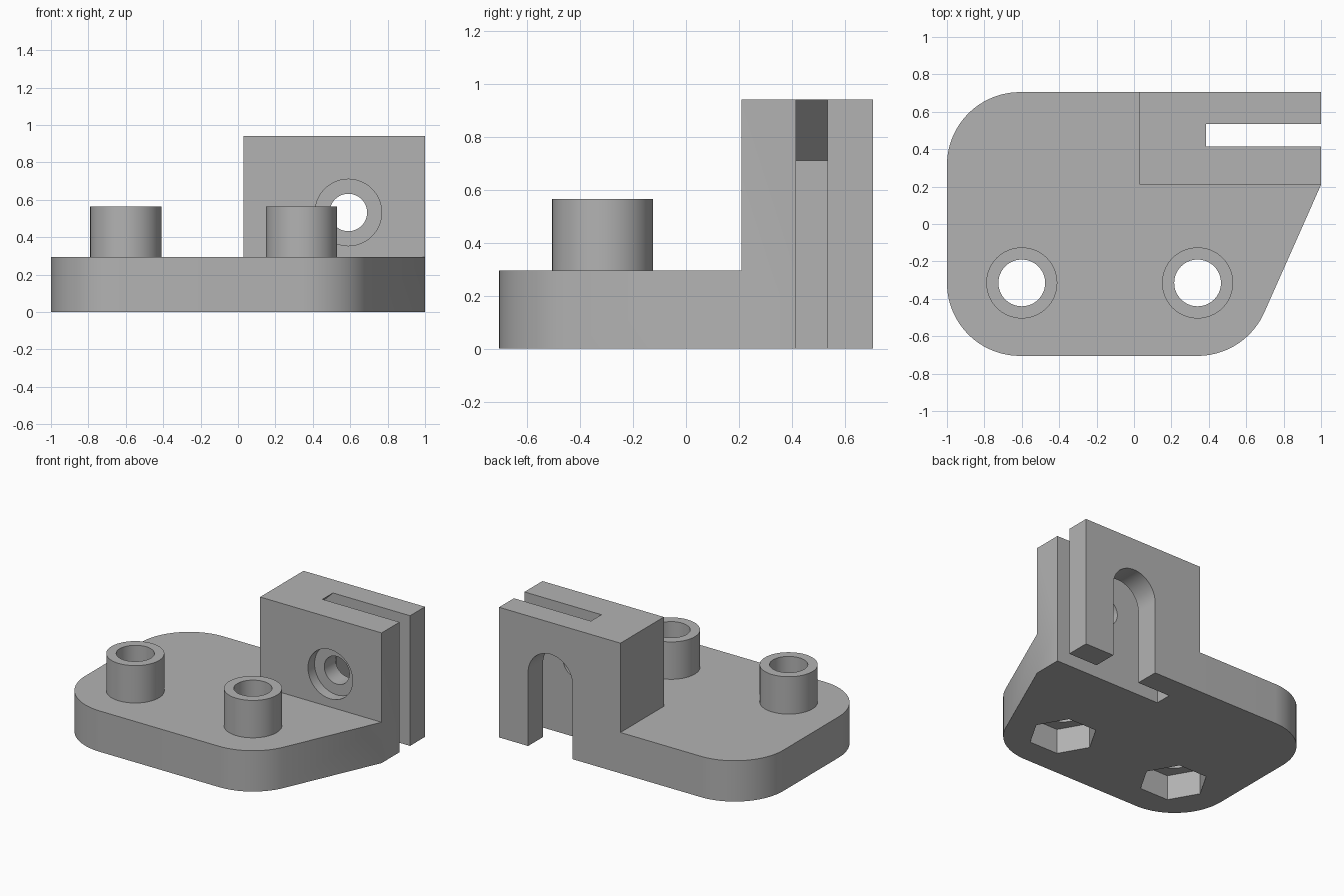
import bpy, bmesh, math
from mathutils import Vector

cube = bpy.data.objects.get("Cube")
if cube:
    bpy.data.objects.remove(cube)

# Material
grey = bpy.data.materials.new("plain grey")
grey.use_nodes = True
colour = (0.45, 0.45, 0.45, 1)
grey.diffuse_color = colour
grey.node_tree.nodes["Principled BSDF"].inputs["Base Color"].default_value = colour


def prism(name, points, start, end, axis="Z"):
    """Extrude a closed outline: XY outline along z, or XZ outline along y."""
    bm = bmesh.new()
    place = (lambda p, h: (p[0], p[1], h)) if axis == "Z" else (lambda p, h: (p[0], h, p[1]))
    face = bm.faces.new([bm.verts.new(place(p, start)) for p in points])
    out = bmesh.ops.extrude_face_region(bm, geom=[face])
    shift = (0, 0, end - start) if axis == "Z" else (0, end - start, 0)
    bmesh.ops.translate(bm, vec=shift, verts=[v for v in out["geom"] if isinstance(v, bmesh.types.BMVert)])
    bmesh.ops.recalc_face_normals(bm, faces=bm.faces)
    mesh = bpy.data.meshes.new(name)
    bm.to_mesh(mesh)
    bm.free()
    obj = bpy.data.objects.new(name, mesh)
    bpy.context.collection.objects.link(obj)
    mesh.materials.append(grey)
    return obj


def arc(centre, radius, first, last, steps):
    angles = [math.radians(first + (last - first) * i / steps) for i in range(steps + 1)]
    return [(centre[0] + radius * math.cos(a), centre[1] + radius * math.sin(a)) for a in angles]


def circle(centre, radius, sides=64):
    return arc(centre, radius, 0, 360 - 360 / sides, sides - 1)


def rectangle(x0, x1, y0, y1):
    return [(x0, y0), (x1, y0), (x1, y1), (x0, y1)]


def combine(target, other, operation):
    mod = target.modifiers.new(operation, "BOOLEAN")
    mod.operation = operation
    mod.solver = "EXACT"
    mod.object = other
    bpy.context.view_layer.objects.active = target
    bpy.ops.object.modifier_apply(modifier=mod.name)
    bpy.data.objects.remove(other)


# Base plate with three rounded corners and a slanted right edge
RIGHT, BACK, TOP = 1.0, 0.705, 0.94
CORNER, BOSS_Y = 0.39, -0.315
BRACKET_Y = 0.21
boss_x = (-0.6, 0.34)
to_tip = Vector((RIGHT - boss_x[1], BRACKET_Y - BOSS_Y))
tangent = math.degrees(math.atan2(to_tip.y, to_tip.x) - math.acos(CORNER / to_tip.length))
outline = [(RIGHT, BRACKET_Y), (RIGHT, BACK)]
outline += arc((CORNER - 1, BACK - CORNER), CORNER, 90, 180, 24)
outline += arc((CORNER - 1, BOSS_Y), CORNER, 180, 270, 24)
outline += arc((boss_x[1], BOSS_Y), CORNER, 270, 360 + tangent, 20)
body = prism("mounting_bracket", outline, 0, 0.295)

# Upright block and two bosses
combine(body, prism("upright", rectangle(0.03, RIGHT, BRACKET_Y, BACK), 0, TOP), "UNION")
for x in boss_x:
    combine(body, prism("boss", circle((x, BOSS_Y), 0.19), 0.1, 0.565), "UNION")

# Boss bores with hexagonal nut pockets underneath
for x in boss_x:
    combine(body, prism("bore", circle((x, BOSS_Y), 0.125), -0.1, 0.7), "DIFFERENCE")
    combine(body, prism("nut_pocket", circle((x, BOSS_Y), 0.227, 6), -0.1, 0.18), "DIFFERENCE")

# Slot through the upright, narrowing at the top with a sloped roof
slot = [(0.15, -0.1), (1.2, -0.1), (1.2, TOP + 0.1), (0.385, TOP + 0.1), (0.385, TOP), (0.15, 0.71)]
combine(body, prism("slot", slot, 0.415, 0.535, "Y"), "DIFFERENCE")

# Bolt hole and counterbore in the front wall, arched opening in the back wall
hole = (0.59, 0.532)
combine(body, prism("bolt_hole", circle(hole, 0.1), 0.1, 0.45, "Y"), "DIFFERENCE")
combine(body, prism("counterbore", circle(hole, 0.178), 0.1, 0.285, "Y"), "DIFFERENCE")
arch = arc(hole, 0.178, 0, 180, 32) + [(hole[0] - 0.178, -0.1), (hole[0] + 0.178, -0.1)]
combine(body, prism("arch", arch, 0.5, 0.9, "Y"), "DIFFERENCE")

# Smooth the round walls, keep edges sharp
bpy.ops.object.select_all(action="DESELECT")
body.select_set(True)
bpy.context.view_layer.objects.active = body
bpy.ops.object.shade_smooth_by_angle(angle=math.radians(30))
